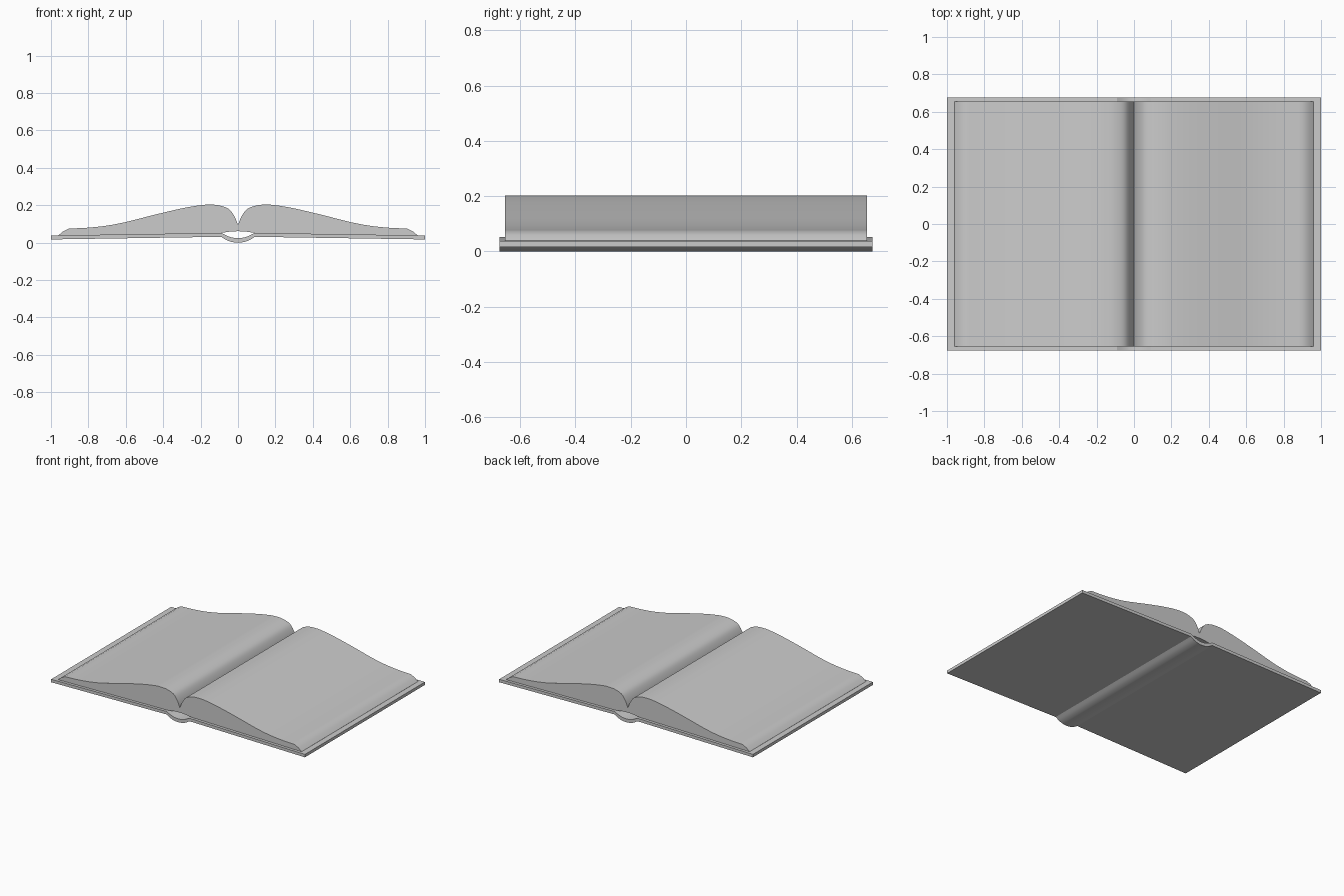
import bpy, bmesh, math
from mathutils import Vector

if "Cube" in bpy.data.objects:
    bpy.data.objects.remove(bpy.data.objects["Cube"])


def spline(pts, steps=4):
    """Catmull-Rom smoothing through profile points."""
    p = [Vector(q) for q in pts]
    p = [2 * p[0] - p[1]] + p + [2 * p[-1] - p[-2]]
    out = []
    for i in range(1, len(p) - 2):
        a, b, c, d = p[i - 1:i + 3]
        for s in range(steps):
            t = s / steps
            v = 0.5 * (2 * b + (c - a) * t + (2 * a - 5 * b + 4 * c - d) * t ** 2
                       + (3 * b - a - 3 * c + d) * t ** 3)
            out.append((v.x, v.y))
    return out + [tuple(pts[-1])]


def mirror(half):
    """Half profile from x=0 outwards -> full profile, left to right."""
    return [(-x, z) for x, z in reversed(half[1:])] + half


def extrude_profile(name, top, bottom, half_depth):
    outline = mirror(top) + mirror(bottom)[::-1]
    bm = bmesh.new()
    front = [bm.verts.new((x, -half_depth, z)) for x, z in outline]
    back = [bm.verts.new((x, half_depth, z)) for x, z in outline]
    n = len(outline)
    for i in range(n):
        j = (i + 1) % n
        bm.faces.new((front[i], front[j], back[j], back[i]))
    caps = [bm.faces.new(front), bm.faces.new(back)]
    bmesh.ops.recalc_face_normals(bm, faces=bm.faces)
    bmesh.ops.triangulate(bm, faces=caps)
    me = bpy.data.meshes.new(name)
    bm.to_mesh(me)
    bm.free()
    ob = bpy.data.objects.new(name, me)
    bpy.context.collection.objects.link(ob)
    bpy.ops.object.select_all(action='DESELECT')
    ob.select_set(True)
    bpy.context.view_layer.objects.active = ob
    bpy.ops.object.shade_smooth_by_angle(angle=math.radians(25))
    return ob


# Cover: two thin boards joined by a rounded spine that bows downwards
cover_top = spline([(0, 0.024), (0.03, 0.027), (0.06, 0.037), (0.09, 0.052)]) + [(1.0, 0.038)]
cover_bottom = spline([(0, 0.0), (0.03, 0.003), (0.06, 0.013), (0.09, 0.031)]) + [(1.0, 0.017)]
extrude_profile("cover", cover_top, cover_bottom, 0.675)

# Pages: open block with a deep gutter, swelling and then tapering outwards
pages_top = spline([(0, 0.095), (0.02, 0.142), (0.05, 0.180), (0.10, 0.199), (0.15, 0.203),
                    (0.20, 0.200), (0.30, 0.183), (0.45, 0.148), (0.60, 0.110),
                    (0.70, 0.091), (0.80, 0.080), (0.905, 0.075)]) + [(0.935, 0.060), (0.96, 0.039)]
pages_bottom = spline([(0, 0.061), (0.04, 0.059), (0.09, 0.052)]) + [(0.96, 0.0386)]
extrude_profile("pages", pages_top, pages_bottom, 0.655)
